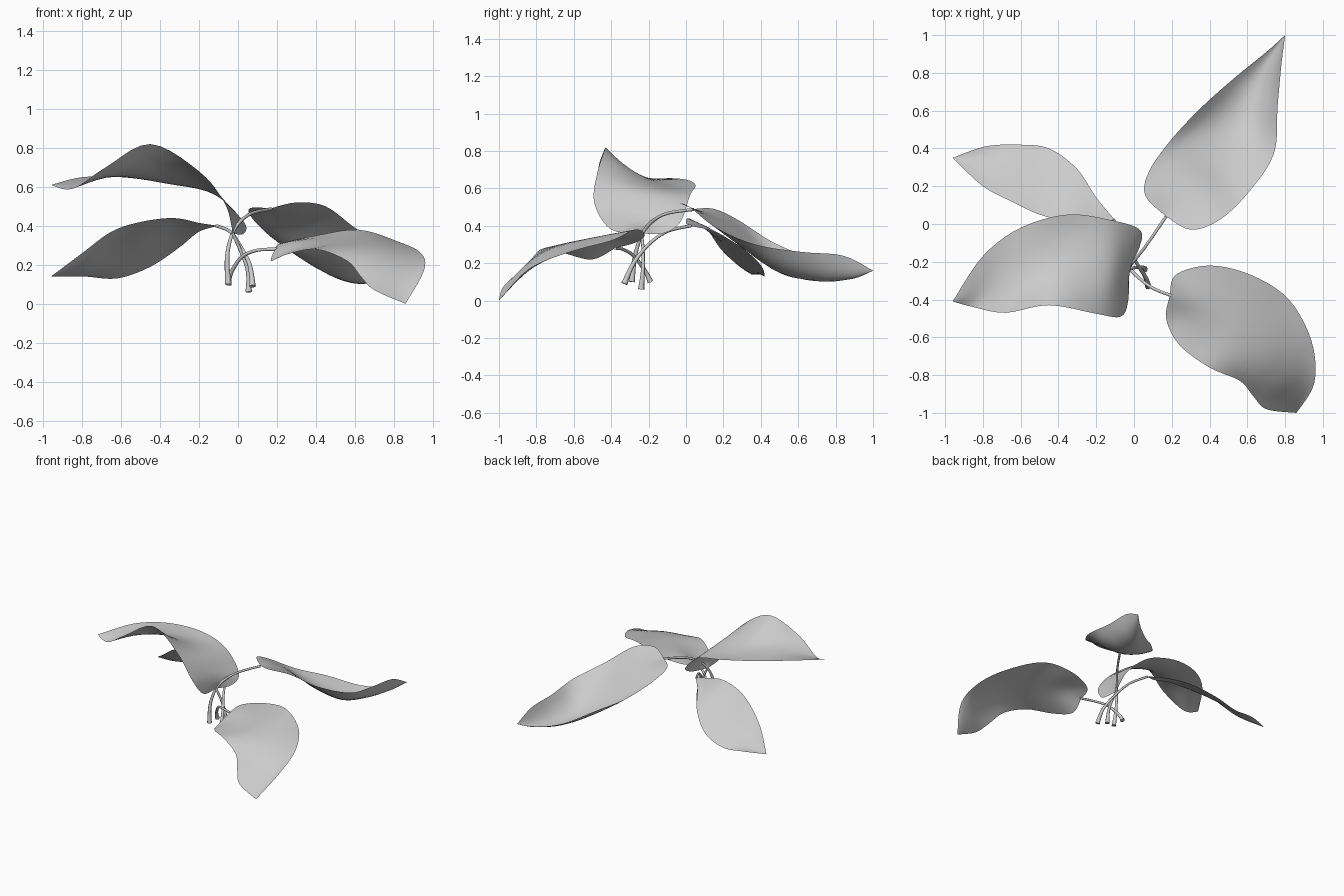
import bpy, bmesh
from mathutils import Vector as V


def spline(pts, steps):
    # smooth curve passing through all points
    p = [pts[0]] + pts + [pts[-1]]
    out = []
    for i in range(1, len(p) - 2):
        a, b, c, d = p[i - 1:i + 3]
        for k in range(steps):
            t = k / steps
            out.append(0.5 * (2 * b + (c - a) * t + (2 * a - 5 * b + 4 * c - d) * t * t
                              + (3 * b - a - 3 * c + d) * t ** 3))
    return out + [pts[-1]]


def leaf(name, base, rows, tip, steps=5, across=10):
    # rows: left edge, midrib, right edge at stations along the blade
    rows = [(base,) * 3] + rows + [(tip,) * 3]
    l, m, r = [spline([V(row[i]) for row in rows], steps) for i in range(3)]
    bm = bmesh.new()
    grid = []
    for a, b, c in zip(l, m, r):
        line = []
        for k in range(across + 1):
            t = k / across
            line.append(bm.verts.new(a * (1 - t) * (1 - 2 * t) + b * 4 * t * (1 - t) + c * t * (2 * t - 1)))
        grid.append(line)
    for g, h in zip(grid, grid[1:]):
        for k in range(across):
            bm.faces.new((g[k], h[k], h[k + 1], g[k + 1]))
    bmesh.ops.remove_doubles(bm, verts=bm.verts, dist=0.0005)
    for f in bm.faces:
        f.smooth = True
    me = bpy.data.meshes.new(name)
    bm.to_mesh(me)
    bm.free()
    bpy.context.collection.objects.link(bpy.data.objects.new(name, me))


def stem(name, pts):
    # tapered round tube, thickest at the foot
    cu = bpy.data.curves.new(name, 'CURVE')
    cu.dimensions = '3D'
    cu.bevel_depth = 0.01
    cu.bevel_resolution = 2
    cu.use_fill_caps = True
    path = spline([V(p) for p in pts], 5)
    s = cu.splines.new('POLY')
    s.points.add(len(path) - 1)
    for i, p in enumerate(path):
        s.points[i].co = (*p, 1)
        t = i / (len(path) - 1)
        s.points[i].radius = 0.85 + 0.9 * (1 - t) ** 4
    s.use_smooth = True
    bpy.context.collection.objects.link(bpy.data.objects.new(name, cu))


# blades
leaf("back_right_leaf", (.17, .04, .49), [
    ((.06, .15, .49), (.22, .14, .46), (.30, -.03, .52)),
    ((.08, .28, .43), (.30, .25, .39), (.45, .02, .50)),
    ((.20, .45, .32), (.40, .38, .25), (.60, .16, .39)),
    ((.36, .62, .24), (.54, .52, .14), (.74, .37, .30)),
    ((.54, .78, .15), (.65, .70, .11), (.76, .62, .26)),
    ((.70, .91, .13), (.74, .87, .13), (.78, .84, .24))], (.80, 1.0, .16))

leaf("front_right_leaf", (.19, -.38, .28), [
    ((.22, -.27, .31), (.30, -.42, .31), (.17, -.50, .22)),
    ((.40, -.22, .35), (.43, -.48, .32), (.24, -.64, .25)),
    ((.62, -.27, .38), (.58, -.56, .325), (.40, -.76, .28)),
    ((.82, -.40, .32), (.72, -.67, .29), (.56, -.83, .22)),
    ((.94, -.62, .26), (.80, -.80, .21), (.63, -.91, .14)),
    ((.955, -.84, .17), (.85, -.90, .11), (.70, -.98, .07))], (.86, -1.0, .0))

leaf("front_left_leaf", (-.03, -.24, .36), [
    ((.03, -.12, .36), (-.02, -.24, .42), (-.03, -.40, .38)),
    ((.03, -.03, .42), (-.05, -.23, .50), (-.07, -.49, .52)),
    ((-.12, .02, .56), (-.15, -.22, .60), (-.20, -.475, .68)),
    ((-.35, .05, .62), (-.38, -.20, .65), (-.45, -.43, .82)),
    ((-.60, -.02, .65), (-.60, -.25, .66), (-.68, -.47, .70)),
    ((-.80, -.17, .65), (-.80, -.33, .62), (-.85, -.44, .59))], (-.96, -.41, .61))

leaf("back_left_leaf", (-.10, .02, .40), [
    ((-.20, .14, .37), (-.20, .06, .40), (-.20, .00, .415)),
    ((-.30, .29, .29), (-.33, .14, .38), (-.33, .01, .44)),
    ((-.45, .40, .19), (-.48, .22, .30), (-.50, .05, .42)),
    ((-.62, .42, .13), (-.63, .27, .24), (-.65, .12, .37)),
    ((-.79, .41, .14), (-.78, .31, .17), (-.80, .20, .26))], (-.96, .35, .14))

# stems
stem("back_right_stem", [(-.05, -.29, .10), (-.055, -.27, .25), (-.02, -.22, .38), (.06, -.12, .46),
                         (.17, .04, .487)])
stem("front_right_stem", [(-.05, -.19, .10), (-.035, -.22, .16), (.02, -.28, .24), (.10, -.34, .275),
                          (.20, -.38, .28)])
stem("front_left_stem", [(.055, -.24, .06), (.05, -.23, .17), (.01, -.23, .28), (-.03, -.24, .365)])
stem("back_left_stem", [(.075, -.33, .09), (.06, -.28, .20), (.01, -.20, .30), (-.04, -.10, .37),
                        (-.11, .025, .40)])
